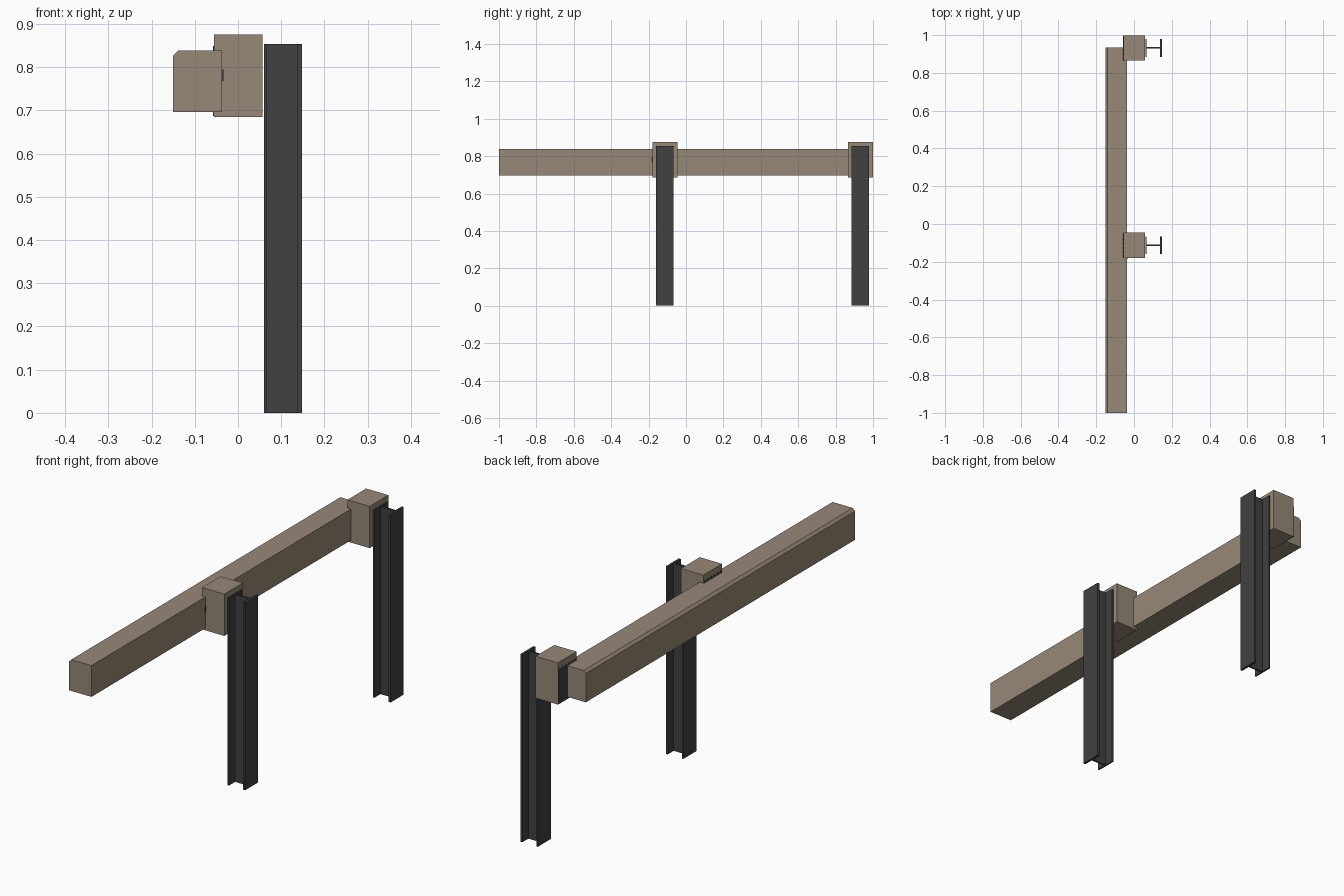
import bpy, bmesh

if "Cube" in bpy.data.objects:
    bpy.data.objects.remove(bpy.data.objects["Cube"])


def material(name, rgb):
    m = bpy.data.materials.new(name)
    m.diffuse_color = (*rgb, 1)
    m.use_nodes = True
    m.node_tree.nodes["Principled BSDF"].inputs["Base Color"].default_value = m.diffuse_color
    return m


wood = material("weathered wood", (0.305, 0.25, 0.185))
steel = material("dark steel", (0.052, 0.052, 0.052))


def prism(name, profile, axis, lo, hi, mat):
    """Extrude a closed 2D profile along one axis from lo to hi."""
    def place(p, t):
        a, b = p
        return {"x": (t, a, b), "y": (a, t, b), "z": (a, b, t)}[axis]
    bm = bmesh.new()
    base = bm.faces.new([bm.verts.new(place(p, lo)) for p in profile])
    ext = bmesh.ops.extrude_face_region(bm, geom=[base])["geom"]
    delta = place((0, 0), hi - lo)
    bmesh.ops.translate(bm, vec=delta,
                        verts=[v for v in ext if isinstance(v, bmesh.types.BMVert)])
    bmesh.ops.recalc_face_normals(bm, faces=bm.faces)
    mesh = bpy.data.meshes.new(name)
    bm.to_mesh(mesh)
    bm.free()
    mesh.materials.append(mat)
    obj = bpy.data.objects.new(name, mesh)
    bpy.context.collection.objects.link(obj)
    return obj


def rect(a0, a1, b0, b1):
    return [(a0, b0), (a1, b0), (a1, b1), (a0, b1)]


# Long timber rail with a small chamfer on the outer top edge
prism("rail", [(-0.15, 0.696), (-0.037, 0.696), (-0.037, 0.838),
               (-0.139, 0.838), (-0.15, 0.827)], "y", -1.0, 0.934, wood)

# H-section profile of the posts, relative to the post's centre line in y
w, web, x0, x1 = 0.047, 0.004, 0.06, 0.148
xa, xb = x0 + 0.007, x1 - 0.010
half = [(x0, -w), (xa, -w), (xa, -web), (xb, -web), (xb, -w), (x1, -w)]
section = half + [(x, -y) for x, y in reversed(half)]

for label, yc in (("near", -0.113), ("far", 0.932)):
    # Timber spacer block between rail and post
    prism(label + "_block", rect(-0.055, 0.057, 0.685, 0.875), "y",
          yc - 0.067, yc + 0.067, wood)
    # Steel H post
    prism(label + "_post", [(x, y + yc) for x, y in section], "z", 0.0, 0.853, steel)
    # Toothed plate on the rail side of the block
    n, left, step = 12, yc - 0.066, 0.011
    teeth = [(left + i * step, 0.835 + 0.014 * (i % 2)) for i in range(n + 1)]
    outline = [(left, 0.687)] + teeth + [(left + n * step, 0.687)]
    prism(label + "_toothed_plate", outline, "x", -0.058, -0.0545, steel)

# Small bolt head showing beside the near block
prism("bolt_head", rect(-0.041, -0.034, 0.768, 0.795), "y", -0.184, -0.178, steel)
